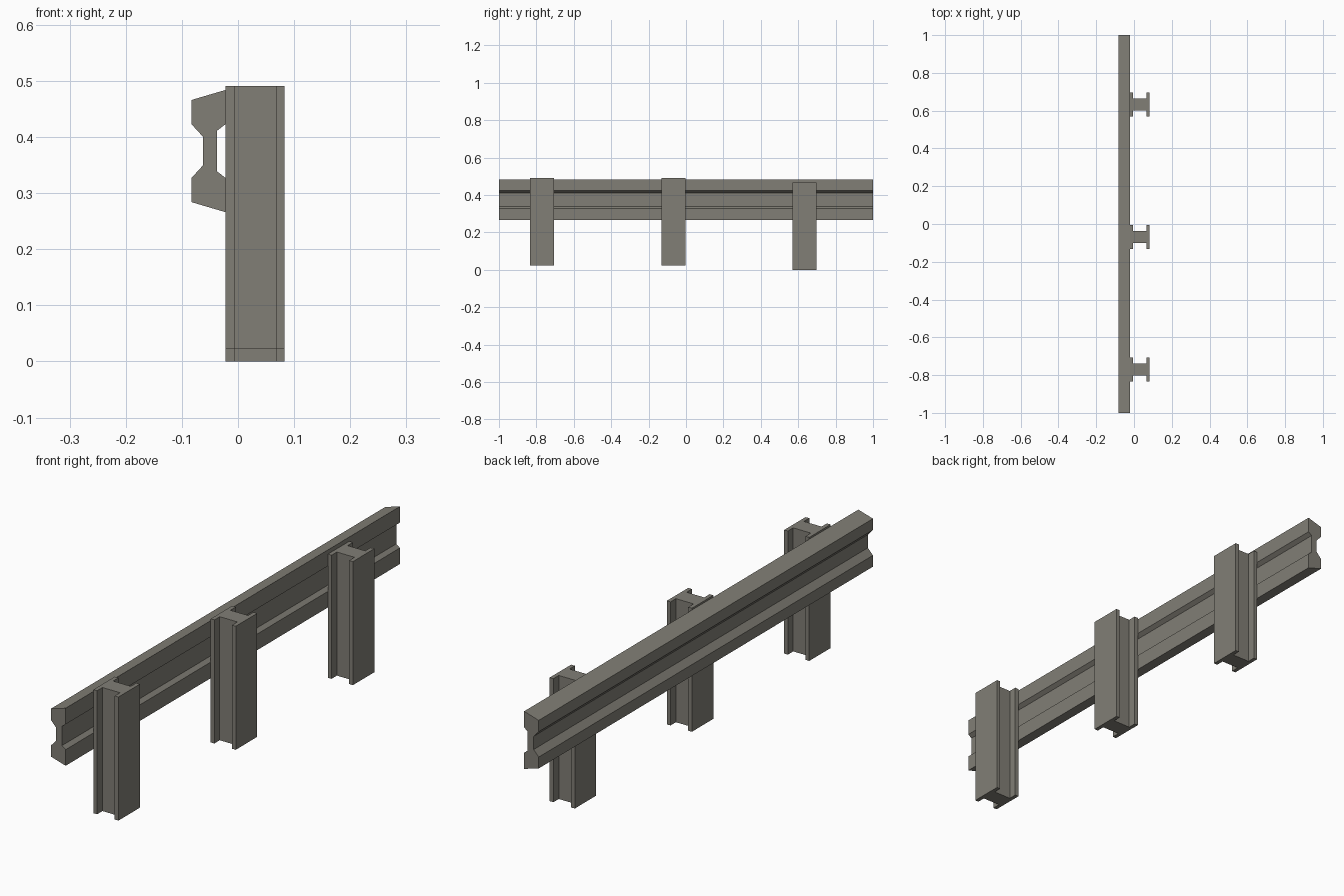
import bpy, bmesh
from mathutils import Vector

if "Cube" in bpy.data.objects:
    bpy.data.objects.remove(bpy.data.objects["Cube"])

steel = bpy.data.materials.new("weathered grey steel")
steel.diffuse_color = (0.22, 0.21, 0.18, 1)
steel.use_nodes = True
steel.node_tree.nodes["Principled BSDF"].inputs["Base Color"].default_value = steel.diffuse_color


def extrude(name, profile, direction):
    """Closed flat-shaded prism from a 3D profile."""
    bm = bmesh.new()
    face = bm.faces.new([bm.verts.new(p) for p in profile])
    ext = bmesh.ops.extrude_face_region(bm, geom=[face], use_keep_orig=True)
    moved = [v for v in ext["geom"] if isinstance(v, bmesh.types.BMVert)]
    bmesh.ops.translate(bm, verts=moved, vec=Vector(direction))
    bmesh.ops.recalc_face_normals(bm, faces=bm.faces[:])
    mesh = bpy.data.meshes.new(name)
    bm.to_mesh(mesh)
    bm.free()
    mesh.materials.append(steel)
    obj = bpy.data.objects.new(name, mesh)
    bpy.context.collection.objects.link(obj)
    return obj


# Guard rail: upper half of the cross-section, mirrored about its mid height
MID = 0.375
half = [(-0.037, 0.0365), (-0.022, 0.048), (-0.022, 0.109),
        (-0.083, 0.091), (-0.083, 0.048), (-0.062, 0.025)]
section = half + [(x, -z) for x, z in reversed(half)]
extrude("guard_rail", [(x, -1, MID + z) for x, z in section], (0, 2, 0))

# H-beam posts: quarter outline mirrored in x and y
CX = 0.0305
quarter = [(0.0525, 0.064), (0.037, 0.064), (0.037, 0.032)]
side = quarter + [(-x, y) for x, y in reversed(quarter)]
beam = side + [(x, -y) for x, y in reversed(side)]
posts = [("front_post", -0.77, 0.023), ("middle_post", -0.068, 0.023),
         ("back_post", 0.633, 0.0)]
for name, cy, z in posts:
    extrude(name, [(CX + x, cy + y, z) for x, y in beam], (0, 0, 0.468))
